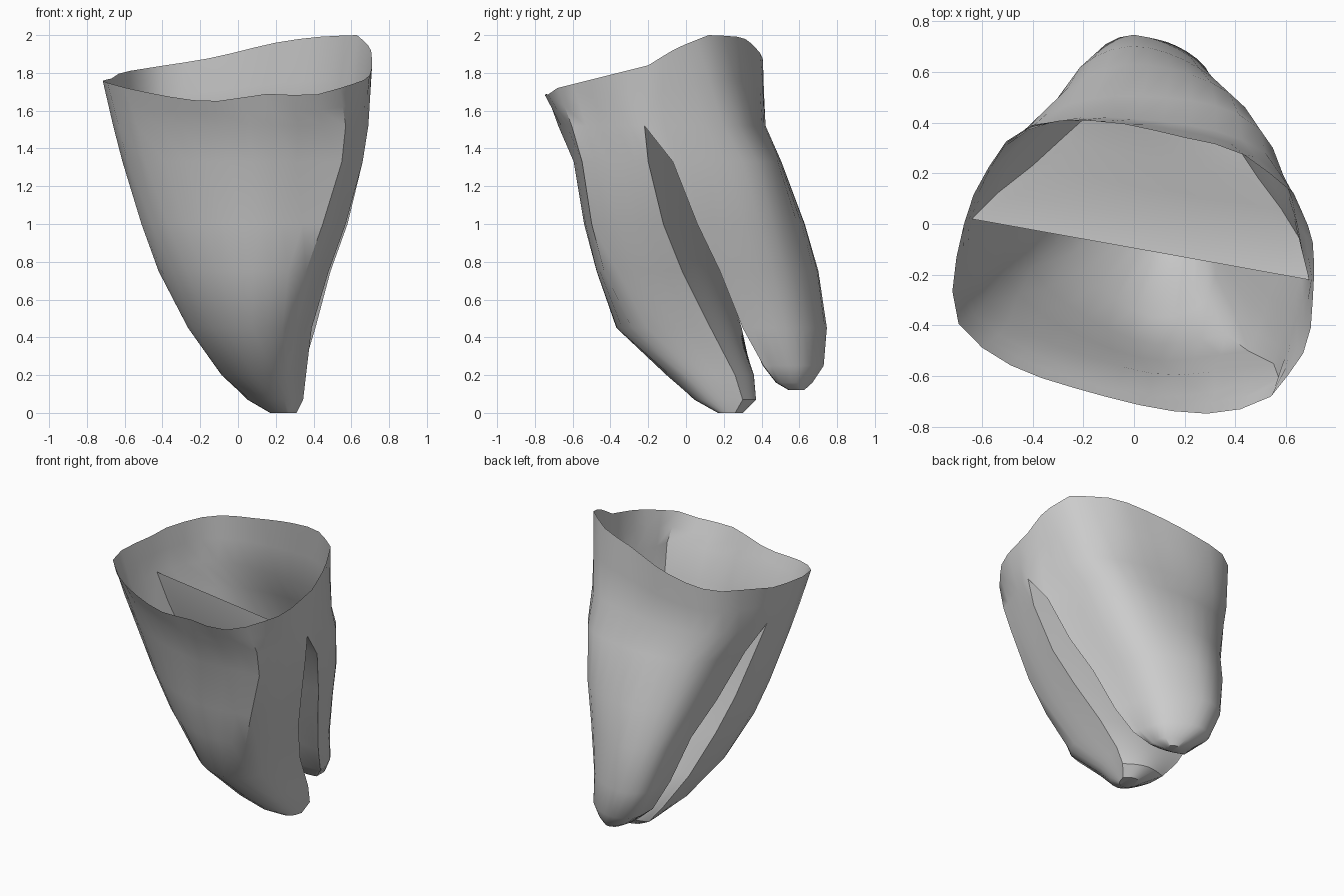
import bpy, bmesh, math
from mathutils import Vector

if "Cube" in bpy.data.objects:
    bpy.data.objects.remove(bpy.data.objects["Cube"])

N = 18  # columns on each half of the shell

# Open rim, from the left joint to the right joint
RIM_FRONT = [(-.67, 0, 1.77), (-.71, -.2, 1.76), (-.70, -.38, 1.75), (-.5, -.55, 1.70),
             (-.15, -.67, 1.65), (.17, -.74, 1.69), (.38, -.74, 1.68), (.54, -.68, 1.72),
             (.68, -.48, 1.77), (.71, -.2, 1.84)]
RIM_BACK = [(-.67, 0, 1.77), (-.62, .14, 1.80), (-.45, .37, 1.83), (-.14, .405, 1.88),
            (.2, .34, 1.96), (.42, .28, 1.99), (.63, .12, 2.0), (.70, -.05, 1.93),
            (.71, -.2, 1.84)]

# Sections: z, then x y of left edge, left side, apex, right side, right edge,
# then the bulge of the inner wall
FRONT = [
    (1.52, -.64, .02, -.62, -.37, .12, -.67, .57, -.605, .69, -.22, 0),
    (1.33, -.57, .04, -.585, -.31, .05, -.585, .55, -.55, .66, -.20, 0),
    (1.00, -.47, .13, -.49, -.24, .03, -.53, .47, -.49, .57, -.12, .01),
    (0.75, -.37, .20, -.40, -.18, .03, -.465, .38, -.42, .48, -.02, .02),
    (0.45, -.23, .295, -.25, -.09, .04, -.36, .28, -.31, .39, .13, .03),
    (0.20, -.06, .345, -.08, .10, .09, -.10, .25, -.04, .36, .26, .05),
    (0.07, .05, .34, .06, .20, .15, .05, .27, .08, .345, .30, .05),
    (0.00, .17, .28, .18, .22, .22, .17, .28, .19, .31, .26, .03),
]
BACK = [
    (1.52, -.64, .02, -.47, .34, -.08, .42, .53, .27, .69, -.22, 0),
    (1.33, -.54, .12, -.40, .40, -.04, .505, .48, .39, .66, -.07, 0),
    (1.00, -.40, .23, -.29, .51, .01, .63, .42, .48, .58, .06, .01),
    (0.75, -.28, .34, -.22, .61, .03, .70, .36, .53, .49, .18, .02),
    (0.45, -.18, .43, -.15, .67, .01, .745, .28, .61, .41, .30, .02),
    (0.25, -.08, .48, -.06, .67, .08, .73, .28, .62, .35, .41, .03),
    (0.16, .02, .52, .05, .63, .13, .67, .26, .59, .27, .48, .02),
    (0.12, .10, .56, .11, .60, .16, .625, .21, .60, .21, .55, .01),
]


def spline(pts, n):
    """n + 1 evenly spread points on a smooth curve through pts."""
    p = [Vector(q) for q in pts]
    p = [p[0] * 2 - p[1]] + p + [p[-1] * 2 - p[-2]]
    fine = []
    for i in range(1, len(p) - 2):
        a, b, c, d = p[i - 1:i + 3]
        scale = (c - b).length
        m0 = (c - a) * (scale / max(scale + (b - a).length, 1e-6))
        m1 = (d - b) * (scale / max(scale + (d - c).length, 1e-6))
        for k in range(20):
            t = k / 20
            fine.append(b * (2 * t**3 - 3 * t**2 + 1) + m0 * (t**3 - 2 * t**2 + t)
                        + c * (3 * t**2 - 2 * t**3) + m1 * (t**3 - t**2))
    fine.append(p[-2].copy())
    dist = [0.0]
    for a, b in zip(fine, fine[1:]):
        dist.append(dist[-1] + (b - a).length)
    out, j = [], 0
    for i in range(n + 1):
        want = dist[-1] * i / n
        while j < len(fine) - 2 and dist[j + 1] < want:
            j += 1
        f = (want - dist[j]) / max(dist[j + 1] - dist[j], 1e-9)
        out.append(fine[j].lerp(fine[j + 1], min(max(f, 0), 1)))
    return out


def outline(pts, corner, hard=1.0):
    """Outline whose given corner runs from smooth (0) to sharp (1)."""
    soft = spline(pts, N)
    if hard <= 0:
        return soft
    side = 5
    sharp = spline(pts[:corner + 1], N - side) + spline(pts[corner:], side)[1:]
    return [a.lerp(b, hard) for a, b in zip(soft, sharp)]


def wall(a, b, apex, w):
    """Inner wall line from a to b, bulging away from the apex."""
    out = ((a + b) / 2 - apex).normalized() * w
    return [a.lerp(b, i / N) + out * math.sin(math.pi * i / N) for i in range(N + 1)]


def skin(bm, rows):
    grid = [[bm.verts.new(p) for p in r] for r in rows]
    for r0, r1 in zip(grid, grid[1:]):
        for i in range(N):
            bm.faces.new((r0[i], r0[i + 1], r1[i + 1], r1[i]))


def add_half(bm, rim, rim_corner, sections, hard):
    outer, inner = [outline(rim, rim_corner)], []
    for s in sections:
        pts = [Vector((s[i], s[i + 1], s[0])) for i in range(1, 11, 2)]
        # The side corner softens toward the root tip
        outer.append(outline(pts, 3, hard * min(1, max(0, s[0] - .2))))
        inner.append(wall(pts[0], pts[-1], pts[2], s[-1]))
    # Row between the rim and the saddle
    outer.insert(1, [a.lerp(b, .5) for a, b in zip(outer[0], outer[1])])
    skin(bm, outer)
    skin(bm, inner)
    skin(bm, [outer[-1], inner[-1]])  # root tip


bm = bmesh.new()
add_half(bm, RIM_FRONT, 7, FRONT, 1)
add_half(bm, RIM_BACK, 6, BACK, 0)
bmesh.ops.remove_doubles(bm, verts=bm.verts, dist=.002)
bmesh.ops.recalc_face_normals(bm, faces=bm.faces)

# The rear of the back root must face outward
probe = max(bm.faces, key=lambda f: f.calc_center_median().y)
if probe.normal.y < 0:
    bmesh.ops.reverse_faces(bm, faces=bm.faces)

mesh = bpy.data.meshes.new("two_root_shell")
bm.to_mesh(mesh)
bm.free()
shell = bpy.data.objects.new("two_root_shell", mesh)
bpy.context.collection.objects.link(shell)

grey = bpy.data.materials.new("plain_grey")
grey.diffuse_color = (.6, .6, .6, 1)
grey.use_nodes = True
grey.node_tree.nodes["Principled BSDF"].inputs["Base Color"].default_value = grey.diffuse_color
mesh.materials.append(grey)

bpy.context.view_layer.objects.active = shell
shell.select_set(True)
bpy.ops.object.shade_smooth_by_angle(angle=math.radians(40))
